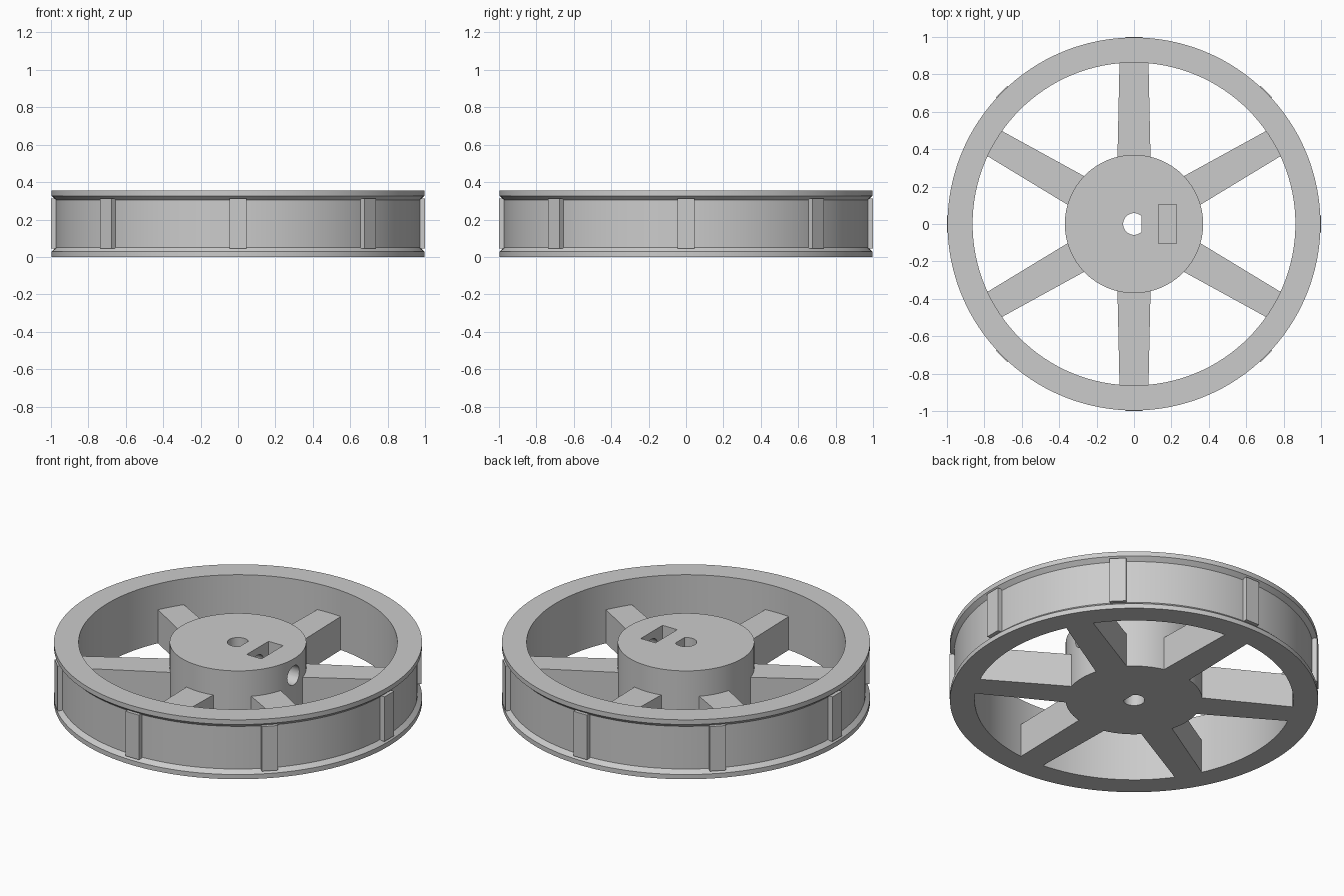
import bpy, bmesh
from math import cos, sin, pi, radians
from mathutils import Matrix

default = bpy.data.objects.get("Cube")
if default:
    bpy.data.objects.remove(default, do_unlink=True)

HEIGHT = 0.355
SPOKE_TOP = 0.2
SEGMENTS = 128

grey = bpy.data.materials.new("plain grey")
grey.use_nodes = True
grey.diffuse_color = (0.6, 0.6, 0.6, 1)
grey.node_tree.nodes["Principled BSDF"].inputs["Base Color"].default_value = grey.diffuse_color


def finish(bm, name):
    bmesh.ops.recalc_face_normals(bm, faces=bm.faces)
    mesh = bpy.data.meshes.new(name)
    bm.to_mesh(mesh)
    bm.free()
    mesh.materials.append(grey)
    obj = bpy.data.objects.new(name, mesh)
    bpy.context.collection.objects.link(obj)
    return obj


def smooth(obj):
    bpy.ops.object.select_all(action='DESELECT')
    obj.select_set(True)
    bpy.context.view_layer.objects.active = obj
    bpy.ops.object.shade_smooth_by_angle(angle=radians(25))


def prism(name, outline, z0, z1, matrix=Matrix()):
    """Extrude a flat outline from z0 to z1, then place it with a matrix."""
    bm = bmesh.new()
    face = bm.faces.new([bm.verts.new((x, y, z0)) for x, y in outline])
    top = bmesh.ops.extrude_face_region(bm, geom=[face])["geom"]
    verts = [v for v in top if isinstance(v, bmesh.types.BMVert)]
    bmesh.ops.translate(bm, verts=verts, vec=(0, 0, z1 - z0))
    bm.transform(matrix)
    return finish(bm, name)


def circle(radius, count):
    return [(radius * cos(2 * pi * i / count), radius * sin(2 * pi * i / count))
            for i in range(count)]


def rectangle(x0, x1, half_width):
    return [(x0, -half_width), (x1, -half_width), (x1, half_width), (x0, half_width)]


def turn(degrees):
    return Matrix.Rotation(radians(degrees), 4, 'Z')


# Rim: a closed profile with two chamfered flanges, spun round the axle
INNER, WALL, FLANGE = 0.863, 0.973, 0.997
half = [(WALL, 0.05), (FLANGE, 0.028), (FLANGE, 0), (INNER, 0)]
profile = half + [(r, HEIGHT - z) for r, z in reversed(half)]
bm = bmesh.new()
ring = [bm.verts.new((r, 0, z)) for r, z in profile]
edges = [bm.edges.new((ring[i - 1], ring[i])) for i in range(len(ring))]
bmesh.ops.spin(bm, geom=ring + edges, cent=(0, 0, 0), axis=(0, 0, 1),
               angle=2 * pi, steps=SEGMENTS, use_merge=True)
bmesh.ops.remove_doubles(bm, verts=bm.verts, dist=0.0001)
smooth(finish(bm, "rim"))

# Hub with a D-shaped bore, a nut slot and a set screw hole
hub = prism("hub", circle(0.37, 96), 0, HEIGHT)
sideways = Matrix.Translation((0, 0, 0.255)) @ Matrix.Rotation(pi / 2, 4, 'Y')
d_shape = [(min(x, 0.04), y) for x, y in circle(0.058, 48)]
cutters = [
    prism("bore_cutter", d_shape, -0.1, HEIGHT + 0.1),
    prism("slot_cutter", rectangle(0.13, 0.227, 0.103), 0.155, HEIGHT + 0.1),
    prism("screw_cutter", circle(0.057, 32), 0.01, 0.5, sideways),
]
bpy.context.view_layer.objects.active = hub
for cutter in cutters:
    cutter.hide_render = True
    cut = hub.modifiers.new(cutter.name, 'BOOLEAN')
    cut.operation = 'DIFFERENCE'
    cut.solver = 'EXACT'
    cut.object = cutter
    bpy.ops.object.modifier_apply(modifier=cut.name)
    bpy.data.objects.remove(cutter, do_unlink=True)
smooth(hub)

# Six tapered spokes, sunk into the hub and the rim
spoke = [(0.33, -0.089), (0.885, -0.077), (0.885, 0.077), (0.33, 0.089)]
for i in range(6):
    prism(f"spoke_{i + 1}", spoke, 0, SPOKE_TOP, turn(30 + 60 * i))

# Eight grip ribs on the outside of the rim
for i in range(8):
    prism(f"grip_rib_{i + 1}", rectangle(0.95, 1.0, 0.045), 0.045, 0.312, turn(45 * i))
